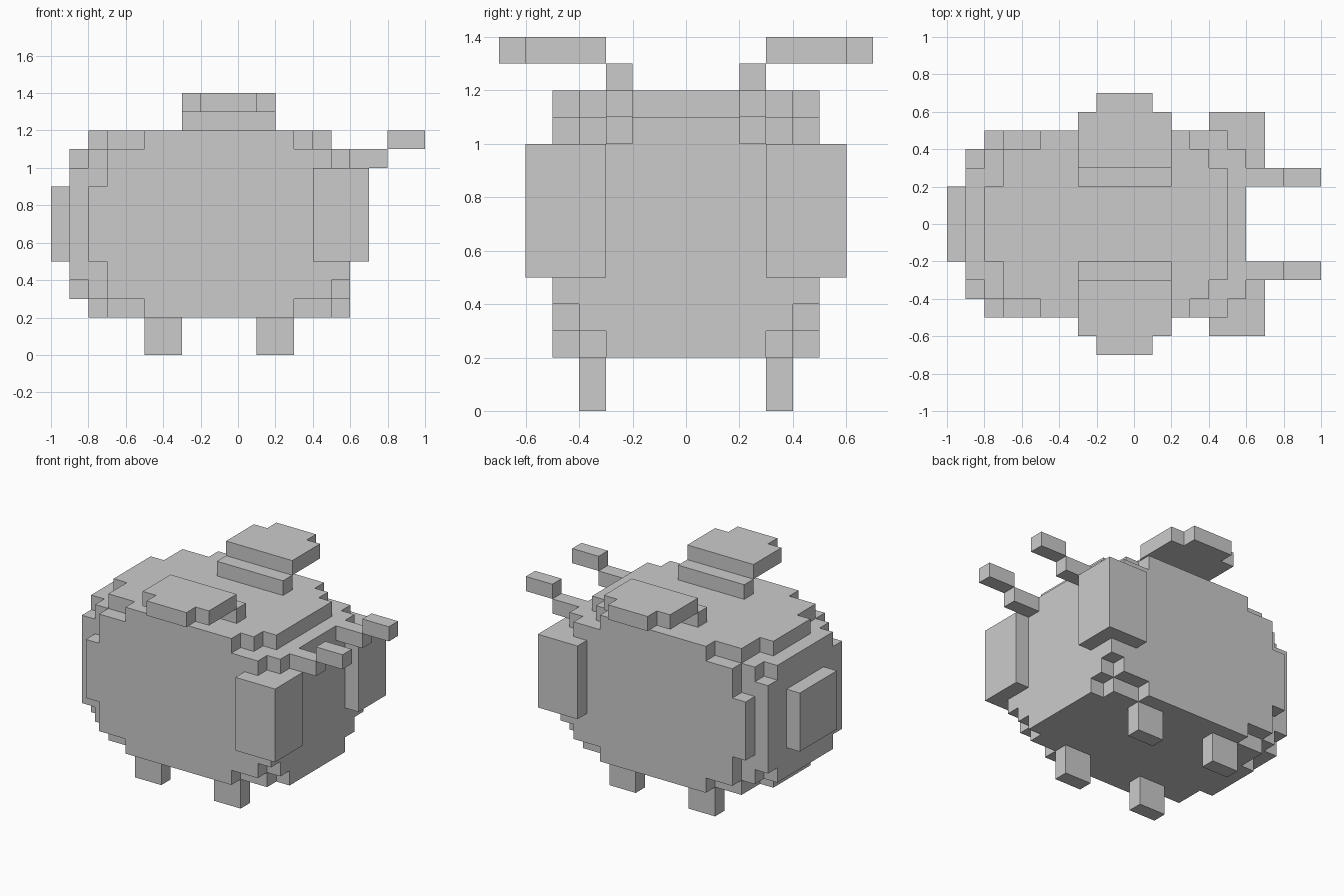
import bpy, bmesh
from itertools import product
from mathutils import Vector

if "Cube" in bpy.data.objects:
    bpy.data.objects.remove(bpy.data.objects["Cube"])

U = 0.1  # block size
DIRS = [Vector(d) for d in ((1, 0, 0), (-1, 0, 0), (0, 1, 0), (0, -1, 0), (0, 0, 1), (0, 0, -1))]


def blocks(name, boxes):
    """Union of boxes (x0, x1, y0, y1, z0, z1) in block units, outer skin only."""
    cells = set()
    for x0, x1, y0, y1, z0, z1 in boxes:
        cells.update(product(range(x0, x1), range(y0, y1), range(z0, z1)))
    bm = bmesh.new()
    for c in cells:
        mid = Vector(c) + Vector((0.5, 0.5, 0.5))
        for d in DIRS:
            if tuple(int(v) for v in Vector(c) + d) in cells:
                continue
            a = Vector((d.y, d.z, d.x)) * 0.5
            b = d.cross(a)
            p = mid + d * 0.5
            bm.faces.new([bm.verts.new((p + q) * U) for q in (-a - b, a - b, a + b, b - a)])
    bmesh.ops.remove_doubles(bm, verts=bm.verts, dist=0.001)
    bmesh.ops.dissolve_limit(bm, angle_limit=0.01, verts=bm.verts, edges=bm.edges)
    mesh = bpy.data.meshes.new(name)
    bm.to_mesh(mesh)
    bm.free()
    obj = bpy.data.objects.new(name, mesh)
    bpy.context.collection.objects.link(obj)
    return obj


def pair(name, boxes):
    """Build a part on the left (+y) and its mirror on the right."""
    blocks(name + "_left", boxes)
    blocks(name + "_right", [(a, b, -d, -c, e, f) for a, b, c, d, e, f in boxes])


# Rounded body: (x0, x1, half width, z0, z1)
body = [
    (-10, -9, 2, 5, 9),                                            # rear plate
    (-9, -8, 3, 3, 11), (-9, -8, 4, 4, 10),                        # rear steps
    (-8, -7, 5, 5, 9), (-8, -7, 4, 3, 11), (-8, -7, 2, 2, 12),
    (-7, -5, 5, 3, 11), (-7, -5, 4, 2, 12),
    (-5, 3, 5, 2, 12),                                             # middle
    (3, 6, 5, 4, 10), (3, 6, 4, 3, 11), (3, 5, 5, 3, 11),          # face
    (3, 5, 4, 2, 3), (3, 6, 3, 2, 3),                              # chin steps
    (3, 4, 4, 11, 12), (3, 5, 3, 11, 12),                          # brow steps
]
blocks("body", [(a, b, -h, h, c, d) for a, b, h, c, d in body])

# Eyes wrapping the front corners
pair("eye", [(4, 7, 3, 6, 5, 10)])

# Antennae with raised tips
pair("antenna", [(6, 8, 2, 3, 10, 11)])
pair("antenna_tip", [(8, 10, 2, 3, 11, 12)])

# Wings on short roots
pair("wing_root", [(-3, 2, 2, 3, 12, 13)])
pair("wing", [(-3, 2, 3, 6, 13, 14), (-2, 1, 6, 7, 13, 14)])

# Legs
for part, x in (("rear_leg", -5), ("front_leg", 1)):
    pair(part, [(x, x + 2, 3, 4, 0, 2)])
